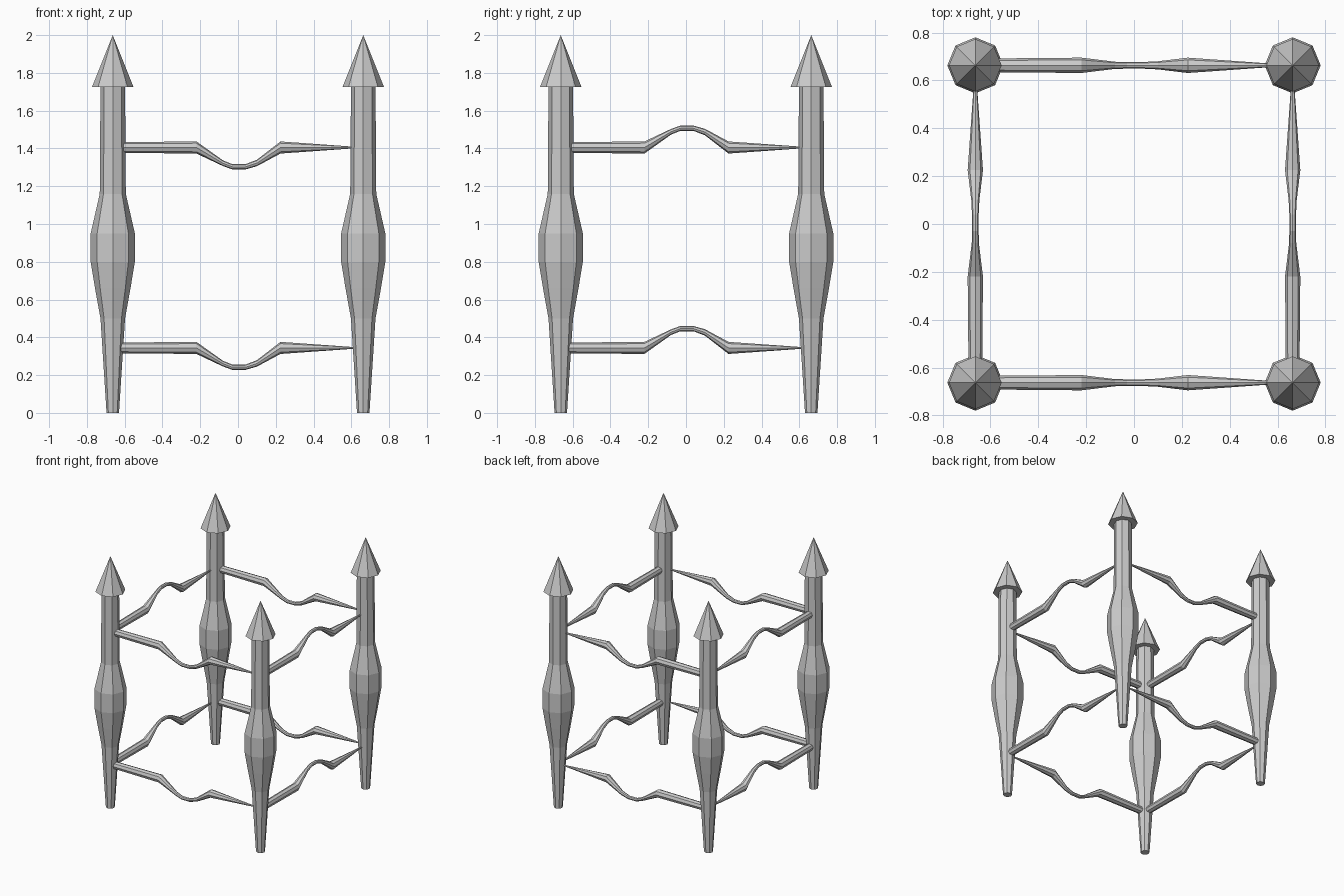
import bpy, bmesh
from math import sin, cos, pi
from mathutils import Vector

if "Cube" in bpy.data.objects:
    bpy.data.objects.remove(bpy.data.objects["Cube"])

SIDES = 8
HALF = 0.663        # distance of post centres from the middle


def loft(name, stations, place):
    """Skin octagonal rings; place(station, cos, sin) gives each vertex."""
    bm = bmesh.new()
    rings = []
    for s in stations:
        rings.append([bm.verts.new(place(s, cos(2 * pi * i / SIDES), sin(2 * pi * i / SIDES)))
                      for i in range(SIDES)])
    for a, b in zip(rings, rings[1:]):
        for i in range(SIDES):
            j = (i + 1) % SIDES
            bm.faces.new((a[i], a[j], b[j], b[i]))
    bm.faces.new(rings[0][::-1])
    bm.faces.new(rings[-1])
    bmesh.ops.remove_doubles(bm, verts=bm.verts, dist=0.0002)
    bmesh.ops.recalc_face_normals(bm, faces=bm.faces)
    mesh = bpy.data.meshes.new(name)
    bm.to_mesh(mesh)
    bm.free()
    obj = bpy.data.objects.new(name, mesh)
    bpy.context.collection.objects.link(obj)
    return obj


# Turned post profile (radius, height) with a pointed cap
POST = [(0.033, 0), (0.065, 0.50), (0.094, 0.66), (0.117, 0.80), (0.117, 0.95),
        (0.069, 1.16), (0.065, 1.725)]
CAP = [(0.110, 1.725), (0.00001, 2.0)]


def post_point(cx, cy):
    return lambda s, c, n: Vector((cx + s[0] * c, cy + s[0] * n, s[1]))


for sx, side in ((-1, "left"), (1, "right")):
    for sy, face in ((-1, "front"), (1, "back")):
        place = post_point(sx * HALF, sy * HALF)
        loft(f"post_{face}_{side}", POST, place)
        loft(f"post_cap_{face}_{side}", CAP, place)

# Rail stations (distance along, bend offset, radius), thick end to pointed end
RAIL = [(-HALF, 0, 0.028), (-0.22, 0, 0.032), (-0.08, 0.083, 0.015), (-0.03, 0.102, 0.014),
        (0.04, 0.102, 0.014), (0.10, 0.082, 0.017), (0.225, 0, 0.032), (HALF, 0, 0.001)]


def rail_x(y, z):     # front and back rails sag downwards
    return lambda s, c, n: Vector((s[0], y + s[2] * c, z - s[1] + s[2] * n))


def rail_y(x, z):     # side rails arch upwards
    return lambda s, c, n: Vector((x + s[2] * c, s[0], z + s[1] + s[2] * n))


for z, level in ((0.344, "lower"), (1.405, "upper")):
    loft(f"rail_front_{level}", RAIL, rail_x(-HALF, z))
    loft(f"rail_back_{level}", RAIL, rail_x(HALF, z))
    loft(f"rail_left_{level}", RAIL, rail_y(-HALF, z))
    loft(f"rail_right_{level}", RAIL, rail_y(HALF, z))
